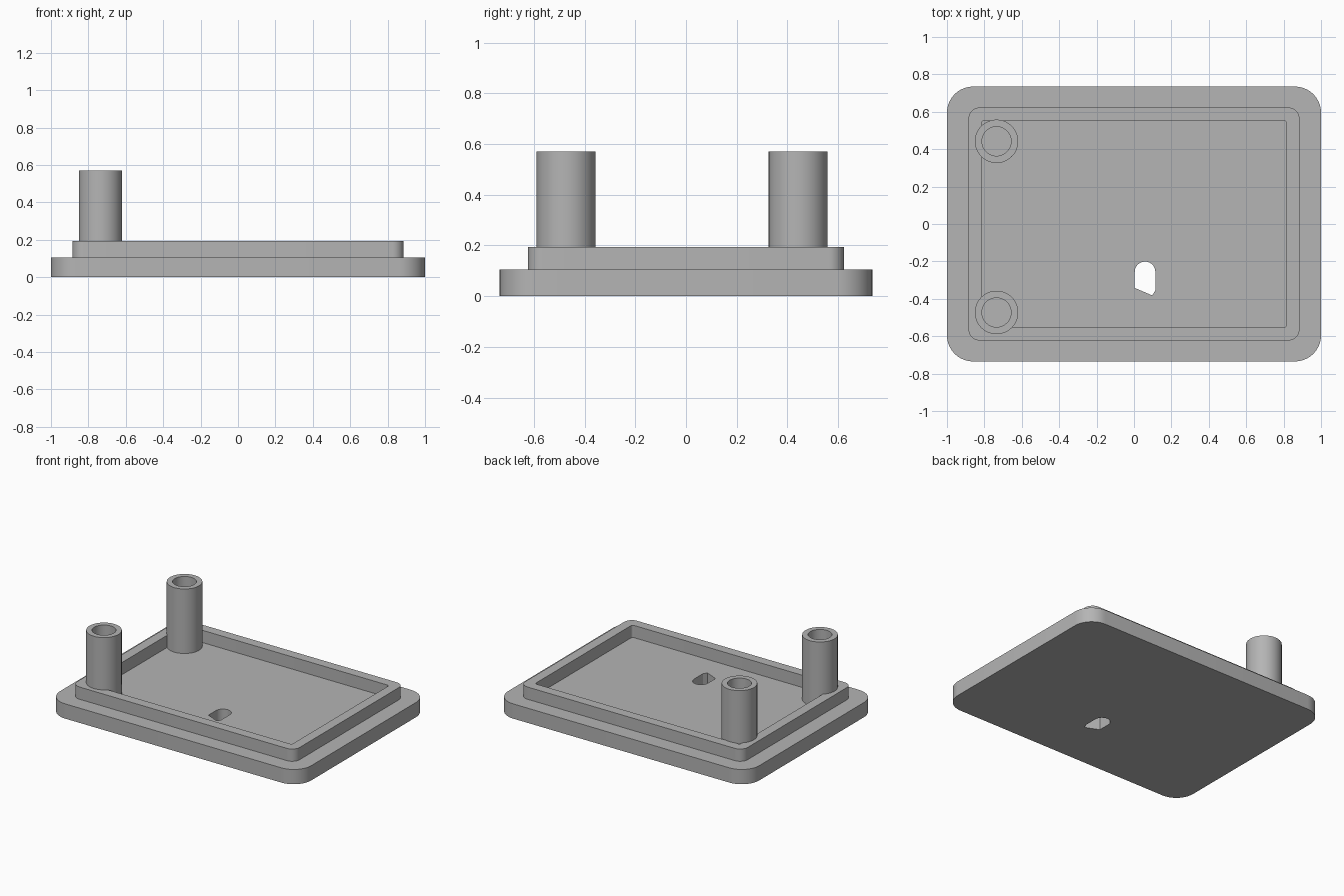
import bpy, bmesh, math

if "Cube" in bpy.data.objects:
    bpy.data.objects.remove(bpy.data.objects["Cube"])

grey = bpy.data.materials.new("grey_plastic")
grey.diffuse_color = (0.46, 0.46, 0.46, 1)
grey.use_nodes = True
grey.node_tree.nodes["Principled BSDF"].inputs["Base Color"].default_value = grey.diffuse_color


def arc(cx, cy, r, a0, a1, n):
    """Points along an arc, angles in degrees."""
    steps = [math.radians(a0 + (a1 - a0) * i / n) for i in range(n + 1)]
    return [(cx + r * math.cos(a), cy + r * math.sin(a)) for a in steps]


def rounded_rect(hx, hy, r, n=10):
    pts = []
    for k, (sx, sy) in enumerate([(1, 1), (-1, 1), (-1, -1), (1, -1)]):
        pts += arc(sx * (hx - r), sy * (hy - r), r, 90 * k, 90 * k + 90, n)
    return pts


def circle(cx, cy, r, n=48):
    return arc(cx, cy, r, 0, 360, n)[:-1]


def extrude_outline(name, outer, hole, z0, z1):
    """Solid with the given outline and a hole straight through it."""
    bm = bmesh.new()
    edges = []
    for loop in (outer, hole):
        vs = [bm.verts.new((x, y, z0)) for x, y in loop]
        edges += [bm.edges.new((v, vs[i - 1])) for i, v in enumerate(vs)]
    bmesh.ops.triangle_fill(bm, use_beauty=True, use_dissolve=False, edges=edges)
    res = bmesh.ops.extrude_face_region(bm, geom=bm.faces[:], use_keep_orig=True)
    top = [g for g in res["geom"] if isinstance(g, bmesh.types.BMVert)]
    bmesh.ops.translate(bm, verts=top, vec=(0, 0, z1 - z0))
    bmesh.ops.recalc_face_normals(bm, faces=bm.faces[:])
    me = bpy.data.meshes.new(name)
    bm.to_mesh(me)
    bm.free()
    me.materials.append(grey)
    ob = bpy.data.objects.new(name, me)
    bpy.context.collection.objects.link(ob)
    bpy.ops.object.select_all(action='DESELECT')
    ob.select_set(True)
    bpy.context.view_layer.objects.active = ob
    bpy.ops.object.shade_smooth_by_angle(angle=math.radians(30))
    return ob


PLATE_TOP, RIM_TOP, POST_TOP = 0.106, 0.194, 0.57

# Base plate with a round-topped, slanted-bottom slot
slot = arc(0.059, -0.256, 0.055, 0, 180, 20) + [(0.004, -0.342), (0.098, -0.382), (0.114, -0.355)]
extrude_outline("base_plate", rounded_rect(1, 0.735, 0.14), slot, 0, PLATE_TOP)

# Raised rim around the recess
extrude_outline("rim", rounded_rect(0.885, 0.623, 0.06),
                rounded_rect(0.815, 0.553, 0.015, 5), PLATE_TOP, RIM_TOP)

# Two hollow posts on the left side
for name, y in (("front_post", -0.473), ("rear_post", 0.442)):
    extrude_outline(name, circle(-0.735, y, 0.116), circle(-0.735, y, 0.078),
                    PLATE_TOP, POST_TOP)
